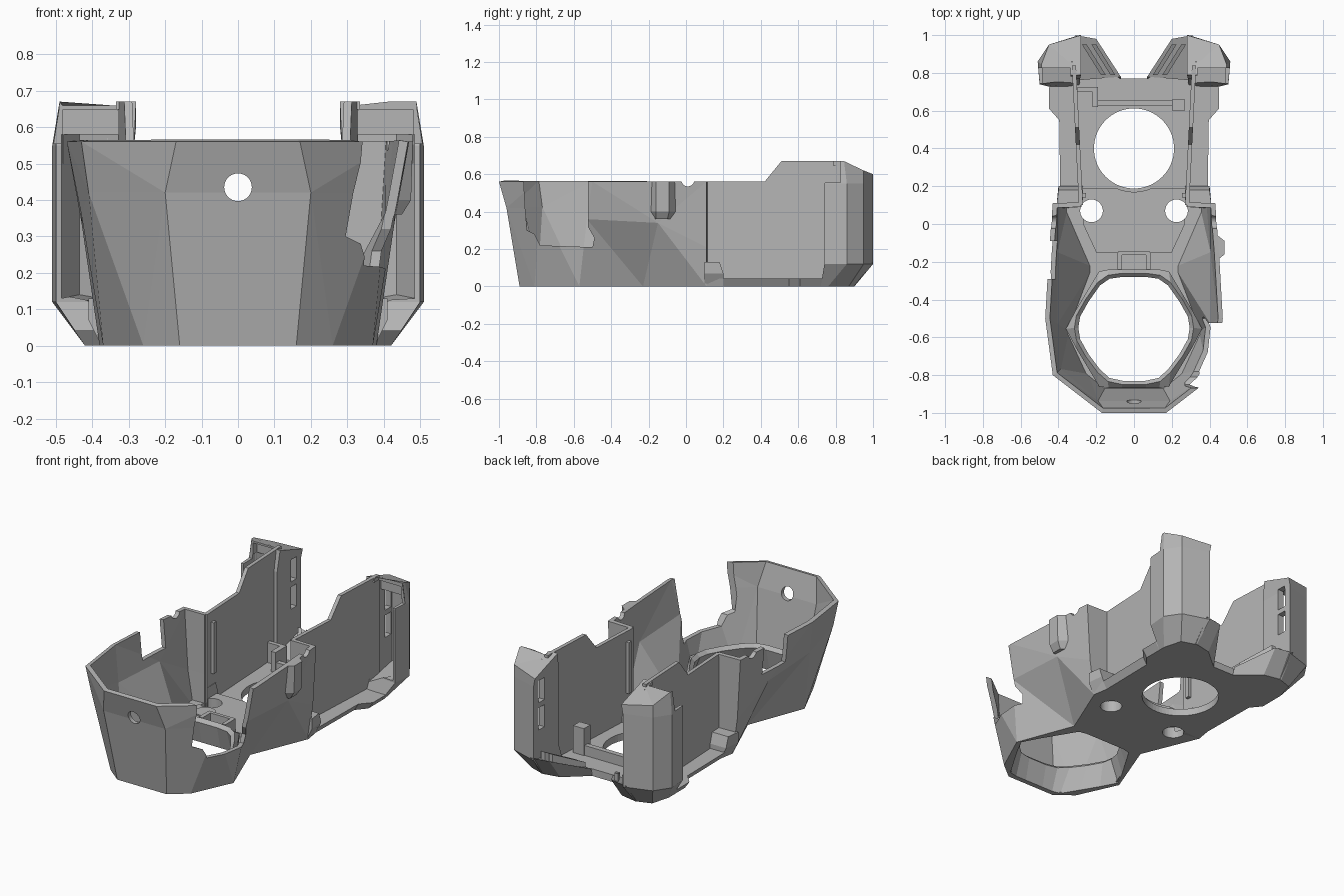
import bpy, bmesh, math

cube = bpy.data.objects.get("Cube")
if cube:
    bpy.data.objects.remove(cube, do_unlink=True)

grey = bpy.data.materials.new("plain grey")
grey.use_nodes = True
grey.diffuse_color = (0.46, 0.46, 0.46, 1)
grey.node_tree.nodes["Principled BSDF"].inputs["Base Color"].default_value = (0.46, 0.46, 0.46, 1)


def make(name, verts, faces, fix=True):
    mesh = bpy.data.meshes.new(name)
    mesh.from_pydata(verts, [], faces)
    if fix:
        bm = bmesh.new()
        bm.from_mesh(mesh)
        bmesh.ops.recalc_face_normals(bm, faces=bm.faces)
        bm.to_mesh(mesh)
        bm.free()
    mesh.materials.append(grey)
    ob = bpy.data.objects.new(name, mesh)
    bpy.context.collection.objects.link(ob)
    return ob


def skin(rings, closed=True):
    """Quads joining successive rings of equal length."""
    n = len(rings[0])
    return [(k * n + i, k * n + (i + 1) % n, (k + 1) * n + (i + 1) % n, (k + 1) * n + i)
            for k in range(len(rings) - 1) for i in range(n if closed else n - 1)]


def loft(name, rings):
    n = len(rings[0])
    faces = skin(rings) + [tuple(range(n)), tuple(range((len(rings) - 1) * n, len(rings) * n))]
    return make(name, [p for r in rings for p in r], faces)


def lift(outline, z):
    return [(x, y, z) for x, y in outline]


def prism(name, outline, z0, z1):
    return loft(name, [lift(outline, z0), lift(outline, z1)])


def box(name, x0, x1, y0, y1, z0, z1):
    return prism(name, [(x0, y0), (x1, y0), (x1, y1), (x0, y1)], z0, z1)


def disc(cx, cy, r, n=48):
    return [(cx + r * math.cos(i * math.tau / n), cy + r * math.sin(i * math.tau / n)) for i in range(n)]


def rod(name, axis, u, v, r, a, b):
    """Cylinder along x or y, between a and b."""
    put = (lambda p, t: (t, p[0], p[1])) if axis == "x" else (lambda p, t: (p[0], t, p[1]))
    return loft(name, [[put(p, t) for p in disc(u, v, r, 32)] for t in (a, b)])


def apply_mod(ob, kind, **props):
    mod = ob.modifiers.new(kind.title(), kind)
    for key, val in props.items():
        setattr(mod, key, val)
    bpy.context.view_layer.objects.active = ob
    bpy.ops.object.modifier_apply(modifier=mod.name)


def cut(ob, *cutters):
    for c in cutters:
        apply_mod(ob, "BOOLEAN", operation="DIFFERENCE", object=c, solver="EXACT")
        bpy.data.objects.remove(c, do_unlink=True)


def both(half):
    """Full closed outline from its +x half."""
    return half + [(-x, y) for x, y in reversed(half)]


def flip(pts, s):
    return [(s * p[0],) + tuple(p[1:]) for p in pts]


# Faceted front cup, an open band ending in the cross walls
levels = [
    [(.16, -.89, 0), (.26, -.81, 0), (.37, -.57, 0), (.24, -.23, 0), (.38, .11, 0), (.28, .115, 0)],
    [(.2, -.96, .42), (.41, -.78, .42), (.43, -.53, .36), (.43, -.15, .34), (.41, .11, .21), (.28, .115, .21)],
    [(.17, -1, .56), (.43, -.8, .56), (.47, -.5, .56), (.45, -.15, .56), (.43, .11, .56), (.28, .115, .56)],
]
rings = [flip(reversed(h), -1) + h for h in levels]
cup = make("front_cup", [p for r in rings for p in r], skin(rings, False), fix=False)
apply_mod(cup, "TRIANGULATE", quad_method="SHORTEST_DIAGONAL")
apply_mod(cup, "SOLIDIFY", thickness=0.025, offset=-1, use_even_offset=True)

# Cup openings: front hole, left side cutout, right notch, cable notches
side = [(-.87, .6), (-.86, .42), (-.85, .3), (-.81, .28), (-.78, .22), (-.5, .21), (-.49, .26),
        (-.525, .32), (-.525, .6)]
cut(cup,
    rod("hole_cutter", "y", 0, .435, .038, -1.1, -.85),
    loft("side_cutter", [[(x, y, z) for y, z in side] for x in (.27, .7)]),
    box("notch_cutter", -.6, -.38, -.29, -.09, .4, .7),
    rod("cable_cutter", "x", .01, .57, .035, -.6, .6))

# Floor plate, flaring upward behind the cup, with all its openings
floor_half = [(.16, -.89), (.26, -.81), (.37, -.57), (.24, -.23), (.38, .11), (.365, .2),
              (.37, .55), (.42, .61), (.42, .72), (.38, .86), (.3, .9), (.2, .88), (.07, .77)]
flared = [(x * (1.07 if y > .15 else 1), y) for x, y in floor_half]
floor = loft("floor_plate", [lift(both(floor_half), 0), lift(both(flared), .042)])
rim_half = [(.06, -.83), (.13, -.815), (.18, -.77), (.24, -.69), (.285, -.61), (.295, -.55),
            (.285, -.49), (.24, -.41), (.18, -.325), (.13, -.29), (.06, -.28)]
base_half = [(.06, -.86), (.13, -.86), (.18, -.85), (.24, -.75), (.3, -.65), (.35, -.555),
             (.3, -.46), (.24, -.36), (.18, -.26), (.13, -.25), (.06, -.25)]


def rim(half, grow, z):
    return [(x * grow, -.555 + (y + .555) * grow, z) for x, y in both(half)]


cut(floor,
    prism("hex_cutter", both(base_half), -.1, .2),
    prism("round_cutter", disc(0, .4, .212, 64), -.1, .2),
    *[prism("screw_cutter", disc(s * .225, .07, .06), -.1, .2) for s in (1, -1)])

# Tapered collar around the front opening
collar_rings = [rim(base_half, 1, 0), rim(rim_half, 1, .13), rim(rim_half, 1.07, .15),
                rim(base_half, 1.03, .12), rim(base_half, 1.02, .02)]
collar_rings.append(collar_rings[0])
make("hex_collar", [p for r in collar_rings for p in r], skin(collar_rings))

# Raised middle deck with screw holes and pads
deck = prism("middle_deck", both([(.2, -.15), (.27, .0), (.27, .19), (.12, .19)]), .04, .065)
cut(deck,
    prism("round_cutter", disc(0, .4, .23, 64), -.1, .2),
    *[prism("screw_cutter", disc(s * .225, .07, .06), -.1, .2) for s in (1, -1)])
for s in (1, -1):
    prism("round_pad", disc(s * .18, -.045, .055), .06, .072)
    box("clip_post", s * .075 - .012, s * .075 + .012, -.24, -.15, .04, .14)
box("clip_bridge", -.085, .085, -.165, -.145, .04, .14)

# Rear cross rail with its posts
box("rear_rail", -.2, .25, .625, .655, .04, .1)
box("rail_post", .2, .27, .6, .66, .04, .2)
box("rail_bracket", -.3, -.19, .7, .725, .04, .16)
box("rail_bracket_arm", -.22, -.19, .62, .725, .04, .16)

panel = [(.1, .03), (.84, .03), (.84, .67), (.51, .67), (.42, .56), (.1, .56)]
for s in (1, -1):
    tag = "left_" if s > 0 else "right_"
    # Tall side panel, leaning outward to the back
    loft(tag + "side_panel",
         [[(s * (.27 + .05 * (y - .1) + t), y, z) for y, z in panel] for t in (0, .022)])
    # Small foot and ridge where the cup meets the panel
    loft(tag + "side_foot", [
        flip([(.27, .1, 0), (.375, .1, 0), (.365, .2, 0), (.27, .2, 0)], s),
        flip([(.27, .1, .07), (.41, .1, .07), (.4, .2, .07), (.27, .2, .07)], s),
        flip([(.27, .1, .13), (.41, .1, .13), (.4, .18, .13), (.27, .18, .13)], s)])
    box(tag + "panel_ridge", s * .255, s * .275, .14, .165, .2, .5)
    # Rear corner shell with sloping cap and tapered base
    low = [(.29, .72), (.42, .72), (.42, .76), (.39, .87), (.3, .9)]
    plan = [(.285, .77), (.5, .74), (.51, .86), (.45, .95), (.29, 1.0)]
    top = [(.28, .79, .67), (.49, .79, .67), (.49, .845, .67), (.45, .95, .62), (.28, 1.0, .6)]
    shell = loft(tag + "rear_corner", [
        flip(lift(low, 0), s), flip(lift(plan, .12), s), flip(lift(plan, .55), s), flip(top, s)])
    # Hollow it toward the front, with a floor that follows the sloping base
    pocket = [(.325, .6), (.485, .6), (.485, .85), (.435, .93), (.325, .965)]
    hollow_z = [.05, .13, .13, .14, .12]
    cut(shell,
        loft("pocket_cutter", [
            flip([(x, y, z) for (x, y), z in zip(pocket, hollow_z)], s), flip(lift(pocket, .58), s)]),
        box("cap_cutter", s * .325, s * .48, .6, .86, .5, .648),
        box("brow_cutter", s * .335, s * .6, .6, .825, .555, .8),
        box("lower_slot", s * .2, s * .36, .9, .955, .28, .41),
        box("upper_slot", s * .2, s * .36, .9, .955, .44, .57))
    # Low inner wing with louvres
    loft(tag + "rear_wing", [
        flip([(.07, .77, 0), (.2, .88, 0), (.31, .9, 0), (.31, .76, 0)], s),
        flip([(.07, .78, .045), (.2, .98, .13), (.31, 1.0, .13), (.31, .76, .06)], s)])
    for k in range(2):
        d = .05 * k
        loft(tag + "wing_louvre", [
            flip([(x + d, y, z) for x, y, z in
                  [(.1, .79, .05), (.2, .95, .1), (.225, .95, .1), (.125, .79, .05)]], s),
            flip([(x + d, y, z) for x, y, z in
                  [(.1, .79, .08), (.2, .95, .16), (.225, .95, .16), (.125, .79, .08)]], s)])

# Outer bump on the left cup wall
loft("side_bump", [
    [(.42, -.17, .36), (.45, -.16, .36), (.45, -.1, .36), (.42, -.08, .36)],
    [(.42, -.2, .4), (.475, -.16, .4), (.475, -.09, .4), (.42, -.05, .4)],
    [(.43, -.2, .56), (.48, -.16, .56), (.48, -.09, .56), (.43, -.05, .56)]])
